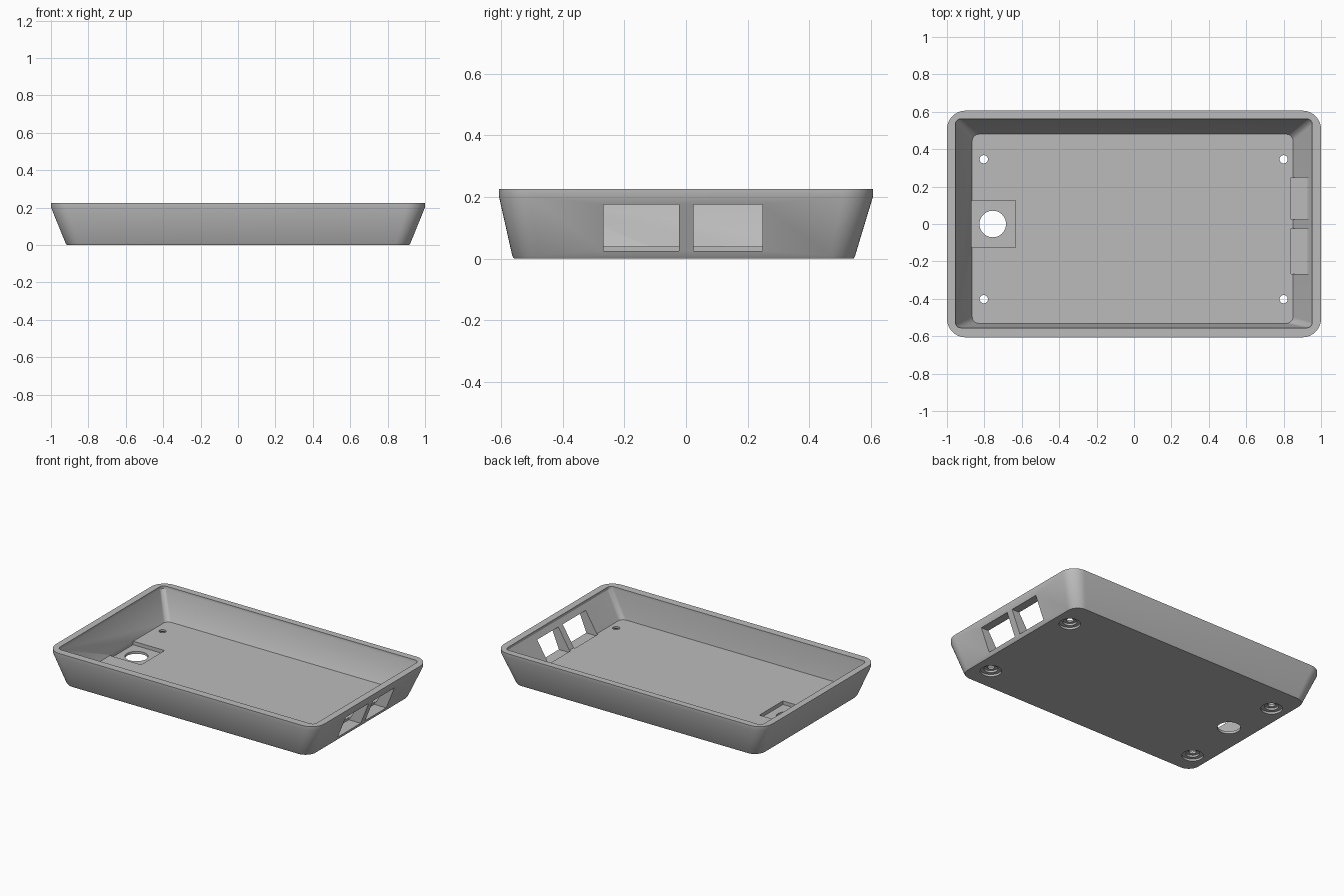
import bpy, bmesh
from math import cos, sin, pi
from mathutils import Matrix

cube = bpy.data.objects.get("Cube")
if cube:
    bpy.data.objects.remove(cube, do_unlink=True)

grey = bpy.data.materials.new("plain grey")
grey.use_nodes = True
GREY = (0.5, 0.5, 0.5, 1)
grey.diffuse_color = GREY
grey.node_tree.nodes["Principled BSDF"].inputs["Base Color"].default_value = GREY


def finish(name, bm):
    bmesh.ops.recalc_face_normals(bm, faces=bm.faces)
    mesh = bpy.data.meshes.new(name)
    bm.to_mesh(mesh)
    bm.free()
    mesh.materials.append(grey)
    obj = bpy.data.objects.new(name, mesh)
    bpy.context.collection.objects.link(obj)
    return obj


def rounded_ring(bm, x0, x1, y0, y1, radius, z, steps=10):
    """One rounded-rectangle loop of vertices."""
    corners = [(x1 - radius, y1 - radius), (x0 + radius, y1 - radius),
               (x0 + radius, y0 + radius), (x1 - radius, y0 + radius)]
    ring = []
    for i, (cx, cy) in enumerate(corners):
        for s in range(steps + 1):
            a = (i + s / steps) * pi / 2
            ring.append(bm.verts.new((cx + radius * cos(a), cy + radius * sin(a), z)))
    return ring


# Tray shell: outside from the base up, over the rim, then down to the floor
FLOOR = 0.04
bm = bmesh.new()
rings = [rounded_ring(bm, *r) for r in (
    (-0.915, 0.915, -0.557, 0.543, 0.075, 0),
    (-0.922, 0.922, -0.563, 0.548, 0.08, 0.01),
    (-1, 1, -0.606, 0.606, 0.1, 0.202),
    (-1, 1, -0.606, 0.606, 0.1, 0.226),
    (-0.955, 0.953, -0.555, 0.562, 0.03, 0.226),
    (-0.955, 0.953, -0.555, 0.562, 0.03, 0.208),
    (-0.865, 0.85, -0.531, 0.48, 0.035, FLOOR))]
for low, high in zip(rings, rings[1:]):
    for i in range(len(low)):
        j = (i + 1) % len(low)
        bm.faces.new((low[i], low[j], high[j], high[i]))
bm.faces.new(rings[0])
bm.faces.new(rings[-1])
tray = finish("tray", bm)

cutters = []


def cut_box(name, x0, x1, y0, y1, z0, z1):
    bm = bmesh.new()
    place = Matrix.Translation(((x0 + x1) / 2, (y0 + y1) / 2, (z0 + z1) / 2))
    bmesh.ops.create_cube(bm, size=1, matrix=place @ Matrix.Diagonal((x1 - x0, y1 - y0, z1 - z0, 1)))
    cutters.append(finish(name, bm))


def cut_round(name, x, y, radius, z0, z1):
    bm = bmesh.new()
    bmesh.ops.create_cone(bm, cap_ends=True, segments=40, radius1=radius, radius2=radius,
                          depth=z1 - z0, matrix=Matrix.Translation((x, y, (z0 + z1) / 2)))
    cutters.append(finish(name, bm))


# Two socket windows in the left end wall
cut_box("window_cutter_front", 0.84, 1.1, -0.267, -0.023, 0.025, 0.175)
cut_box("window_cutter_back", 0.84, 1.1, 0.024, 0.248, 0.025, 0.175)

# Square pocket with a round cable hole
cut_box("pocket_cutter", -0.868, -0.633, -0.125, 0.125, 0.016, 0.075)
cut_round("cable_hole_cutter", -0.755, 0, 0.071, -0.1, 0.07)

# Screw holes with stepped recesses under the floor
for x in (-0.803, 0.8):
    for y in (-0.402, 0.346):
        cut_round("foot_recess_cutter", x, y, 0.066, -0.1, 0.014)
        cut_round("screw_head_cutter", x, y, 0.042, -0.1, 0.027)
        cut_round("screw_hole_cutter", x, y, 0.022, -0.1, 0.1)

bpy.ops.object.select_all(action="DESELECT")
tray.select_set(True)
bpy.context.view_layer.objects.active = tray
for cutter in cutters:
    cutter.hide_render = True
    mod = tray.modifiers.new(cutter.name, "BOOLEAN")
    mod.operation = "DIFFERENCE"
    mod.solver = "EXACT"
    mod.object = cutter
    bpy.ops.object.modifier_apply(modifier=mod.name)
for cutter in cutters:
    bpy.data.objects.remove(cutter, do_unlink=True)

bpy.ops.object.shade_smooth_by_angle(angle=pi / 6)
